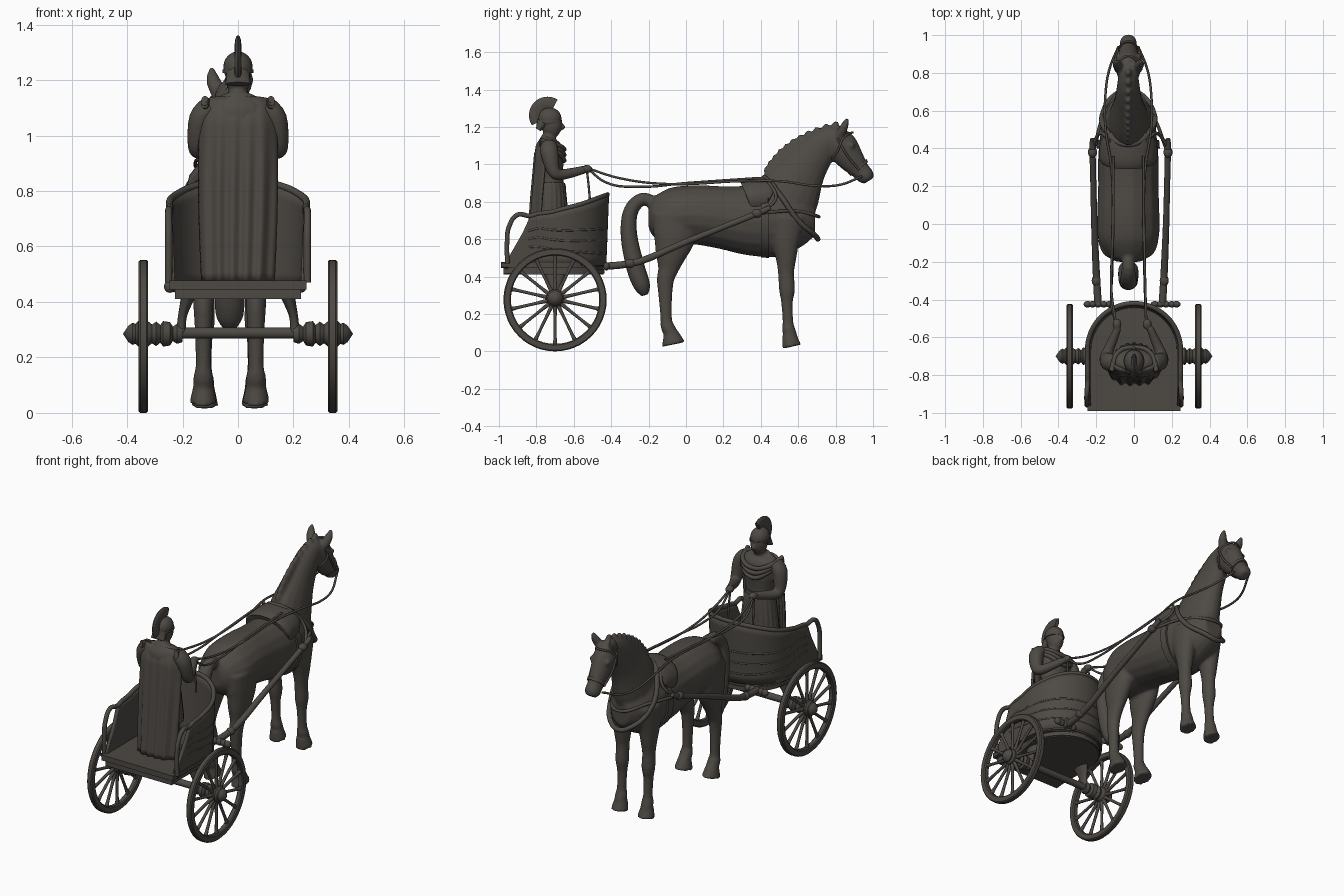
import bpy, bmesh, math
from mathutils import Vector, Matrix

if "Cube" in bpy.data.objects:
    bpy.data.objects.remove(bpy.data.objects["Cube"])

bronze = bpy.data.materials.new("dark_bronze")
bronze.use_nodes = True
colour = (0.075, 0.067, 0.058, 1)
bronze.diffuse_color = colour
bronze.node_tree.nodes["Principled BSDF"].inputs["Base Color"].default_value = colour
HX = -0.03   # horse centre line
SIDES = (-1, 1)


def finish(name, bm, voxel=0, angle=40):
    bmesh.ops.recalc_face_normals(bm, faces=bm.faces)
    me = bpy.data.meshes.new(name)
    bm.to_mesh(me)
    bm.free()
    me.materials.append(bronze)
    ob = bpy.data.objects.new(name, me)
    bpy.context.collection.objects.link(ob)
    bpy.ops.object.select_all(action='DESELECT')
    bpy.context.view_layer.objects.active = ob
    ob.select_set(True)
    if voxel:
        bpy.ops.object.shade_smooth()
        mod = ob.modifiers.new("blend", 'REMESH')
        mod.mode, mod.voxel_size, mod.use_smooth_shade = 'VOXEL', voxel, True
        mod = ob.modifiers.new("soften", 'SMOOTH')
        mod.factor, mod.iterations = 0.5, 4
    else:
        bpy.ops.object.shade_smooth_by_angle(angle=math.radians(angle))
    return ob


def spline(pts, steps=4):
    out = []
    for i in range(len(pts) - 1):
        a, b, c, d = (pts[max(i - 1, 0)], pts[i], pts[i + 1], pts[min(i + 2, len(pts) - 1)])
        for k in range(steps):
            t = k / steps
            out.append([q + 0.5 * t * (r - p + t * (2 * p - 5 * q + 4 * r - s + t * (3 * (q - r) + s - p)))
                        for p, q, r, s in zip(a, b, c, d)])
    return out + [list(pts[-1])]


def bridge(bm, rings):
    n = len(rings[0])
    for a, b in zip(rings, rings[1:]):
        for i in range(n):
            bm.faces.new((a[i], a[(i + 1) % n], b[(i + 1) % n], b[i]))


def limb(bm, pts, sides=18):
    """Elliptical sweep through points (x, y, z, half width, half depth)."""
    path = spline(pts)
    rings = []
    for i, (x, y, z, w, d) in enumerate(path):
        t = (Vector(path[min(i + 1, len(path) - 1)][:3]) - Vector(path[max(i - 1, 0)][:3])).normalized()
        a = (Vector((1, 0, 0)) - t * t.x).normalized()
        b = t.cross(a)
        angles = [2 * math.pi * k / sides for k in range(sides)]
        rings.append([bm.verts.new(Vector((x, y, z)) + a * w * math.cos(q) + b * d * math.sin(q)) for q in angles])
    bridge(bm, rings)
    bm.faces.new(rings[0])
    bm.faces.new(rings[-1])


def flat(bm, x, pts):
    limb(bm, [(x, *p) for p in pts])


def ball(bm, loc, size):
    m = Matrix.Translation(loc) @ Matrix.Diagonal((*size, 1))
    bmesh.ops.create_uvsphere(bm, u_segments=24, v_segments=16, radius=1, matrix=m)


def cord(name, pts, r, cyclic=False):
    cu = bpy.data.curves.new(name, 'CURVE')
    cu.dimensions, cu.bevel_depth, cu.bevel_resolution, cu.use_fill_caps = '3D', r, 3, True
    cu.resolution_u = 8
    s = cu.splines.new('BEZIER')
    s.bezier_points.add(len(pts) - 1)
    for p, co in zip(s.bezier_points, pts):
        p.co, p.handle_left_type, p.handle_right_type = co, 'AUTO', 'AUTO'
    s.use_cyclic_u = cyclic
    cu.materials.append(bronze)
    bpy.context.collection.objects.link(bpy.data.objects.new(name, cu))


def lathe(name, profile, side, centre, closed=False):
    """Turn (x, radius) pairs round the wheel axis."""
    bm = bmesh.new()
    n = 48
    prof = profile + profile[:1] if closed else profile
    rings = [[bm.verts.new((side * x, centre[0] + r * math.cos(2 * math.pi * k / n),
                            centre[1] + r * math.sin(2 * math.pi * k / n))) for k in range(n)] for x, r in prof]
    bridge(bm, rings)
    bmesh.ops.remove_doubles(bm, verts=bm.verts, dist=1e-5)
    finish(name, bm)


# Horse: body, neck, head, legs, mane and tail blended together
bm = bmesh.new()
flat(bm, HX, [(-.2, .72, .06, .06), (-.17, .72, .11, .11), (-.08, .72, .16, .155), (.05, .73, .165, .16),
              (.2, .715, .16, .17), (.35, .70, .16, .19), (.5, .70, .145, .195), (.62, .7, .115, .14), (.69, .7, .06, .08)])
flat(bm, HX, [(.5, .72, .12, .17), (.56, .86, .1, .165), (.64, .99, .075, .12), (.73, 1.1, .06, .09), (.81, 1.15, .05, .06)])
flat(bm, HX, [(.76, 1.16, .045, .045), (.82, 1.11, .066, .085), (.88, 1.03, .058, .073), (.93, .97, .044, .052),
              (.962, .935, .045, .047), (.978, .912, .03, .03)])
for s in SIDES:
    flat(bm, HX + s * .095, [(-.06, .74, .065, .12), (-.06, .62, .065, .115), (-.08, .52, .055, .085),
                             (-.095, .44, .04, .056), (-.11, .38, .036, .046), (-.11, .28, .03, .036),
                             (-.105, .17, .028, .031), (-.098, .13, .036, .037), (-.07, .08, .036, .036)])
    flat(bm, HX + s * .095, [(-.08, .1, .036, .04), (-.067, .037, .05, .064)])
    flat(bm, HX + s * .09, [(.53, .72, .06, .11), (.53, .6, .056, .08), (.535, .5, .046, .056), (.535, .42, .036, .043),
                            (.54, .33, .037, .043), (.54, .26, .028, .031), (.545, .16, .026, .029),
                            (.548, .12, .034, .035), (.56, .08, .034, .036)])
    flat(bm, HX + s * .09, [(.55, .09, .036, .038), (.565, .025, .05, .052)])
    limb(bm, [(HX + s * .04, .82, 1.15, .026, .026), (HX + s * .06, .845, 1.2, .026, .022), (HX + s * .066, .865, 1.245, .008, .01)])
    ball(bm, (HX + s * .056, .885, 1.1), (.012, .02, .016))
for i in range(11):
    t = i / 10
    y = .45 * (1 - t) ** 2 + 1.08 * t * (1 - t) + .80 * t * t
    z = .94 * (1 - t) ** 2 + 2.24 * t * (1 - t) + 1.185 * t * t
    flat(bm, HX, [(y + .04, z - .04, .02, .035), (y, z, .022, .032), (y - .025 + .03 * t, z + .045, .01, .012)])
flat(bm, HX, [(-.15, .78, .03, .035), (-.23, .815, .035, .035), (-.295, .75, .045, .04), (-.305, .62, .05, .045),
              (-.27, .45, .055, .05), (-.235, .35, .05, .045), (-.22, .3, .02, .02)])
finish("horse", bm, voxel=.009)

# Harness bands
bm = bmesh.new()
flat(bm, HX, [(.4, .70, .167, .2), (.445, .70, .163, .204)])
flat(bm, HX, [(.33, .81, .145, .105), (.35, .815, .155, .115), (.43, .82, .15, .115), (.45, .815, .14, .1)])
flat(bm, HX, [(.915, .99, .054, .064), (.927, .975, .052, .06)])
finish("harness_bands", bm)
cord("collar", [(HX, .42, .93), (HX + .12, .5, .84), (HX + .13, .6, .7), (HX + .06, .69, .62), (HX, .705, .6),
                (HX - .06, .69, .62), (HX - .13, .6, .7), (HX - .12, .5, .84)], .014, True)
cord("breast_strap", [(-.21, .4, .74), (HX - .125, .58, .75), (HX, .71, .72), (HX + .125, .58, .75), (.17, .4, .74)], .009)
cord("browband", [(HX, .89, 1.17), (HX + .06, .84, 1.14), (HX + .062, .81, 1.07), (HX, .775, 1.03),
                  (HX - .062, .81, 1.07), (HX - .06, .84, 1.14)], .006, True)

for s in SIDES:
    # Reins, shafts and their ties
    cord("rein", [(-.015 + s * .08, -.53, .98), (HX + s * .09, -.35, .925), (HX + s * .085, -.1, .895),
                  (HX + s * .09, .3, .91), (HX + s * .12, .5, .91), (HX + s * .12, .7, .885),
                  (HX + s * .1, .82, .89), (HX + s * .052, .94, .935)], .0065)
    cord("lower_rein", [(-.015 + s * .08, -.53, .98), (HX + s * .09, -.42, .9), (HX + s * .085, -.25, .88),
                        (HX + s * .08, 0, .9), (HX + s * .08, .36, .925)], .0065)
    cord("rein_end", [(-.015 + s * .08, -.53, .97), (-.015 + s * .085, -.52, .88), (-.015 + s * .085, -.51, .77)], .006)
    cord("cheek_strap", [(HX + s * .055, .925, .97), (HX + s * .07, .86, 1.05), (HX + s * .064, .81, 1.14)], .006)
    bm = bmesh.new()
    limb(bm, [(-.02 + s * .17, -.43, .455, .02, .02), (-.02 + s * .18, -.25, .48, .019, .019),
              (-.02 + s * .19, 0, .585, .017, .017), (-.02 + s * .195, .2, .665, .016, .016),
              (-.02 + s * .2, .4, .745, .016, .016), (-.02 + s * .2, .45, .77, .012, .012)])
    for y, z in ((-.3, .47), (.38, .738)):
        ball(bm, (-.02 + s * (.18 + .02 * (y > 0)), y, z), (.024, .03, .024))
    for x in (.12, .15, .18, .21, .235):
        ball(bm, (s * x - .01, -.425, .455), (.022, .017, .022))
    finish("shaft", bm)
    cord("shaft_tie", [(-.02 + s * .2, .41, .75), (HX + s * .15, .48, .82), (HX + s * .1, .44, .91)], .009)

    # Wheel, hub and spokes
    lathe("wheel_rim", [(.324, .242), (.33, .236), (.352, .236), (.358, .242), (.358, .27), (.352, .276),
                        (.33, .276), (.324, .27)], s, (-.7, .276), True)
    lathe("hub", [(.2, 0), (.2, .03), (.22, .036), (.235, .026), (.245, .042), (.27, .046), (.28, .032), (.295, .044),
                  (.31, .034), (.325, .046), (.36, .046), (.37, .036), (.38, .04), (.395, .03), (.415, 0)], s, (-.7, .285))
    bm = bmesh.new()
    for k in range(14):
        a = 2 * math.pi * k / 14
        limb(bm, [(s * .341, -.7 + r * math.sin(a), .28 + r * math.cos(a), w, w)
                  for r, w in ((.03, .013), (.1, .009), (.2, .009), (.245, .013))], 10)
    finish("spokes", bm)
    bm = bmesh.new()
    limb(bm, [(s * .18, -.7, .42, .025, .06), (s * .2, -.7, .35, .016, .03), (s * .205, -.7, .29, .018, .024)])
    finish("axle_bracket", bm)

lathe("axle", [(-.25, .02), (.25, .02)], 1, (-.7, .288))


# Chariot floor and curved wall share one horseshoe outline
def outline(u):
    if abs(u) > .5:
        return Vector((math.copysign(.235, u), -.67 - (abs(u) - .5) * .58, 0))
    a = math.pi * u
    return Vector((.235 * math.sin(a), -.67 + .235 * math.cos(a), 0))


def wall_top(y):
    marks = [(-1, .49), (-.95, .5), (-.91, .57), (-.87, .64), (-.83, .73), (-.72, .745), (-.57, .785), (-.43, .84)]
    for (a, p), (b, q) in zip(marks, marks[1:]):
        if y <= b:
            return p + (q - p) * (y - a) / (b - a)
    return marks[-1][1]


def wall_point(u, v, out=0):
    p = outline(u)
    z = .46 + (wall_top(p.y) - .46) * v
    flare = 1 + .05 * (z - .46) / .3 + out
    return Vector((p.x * flare, p.y if abs(u) > .5 else -.67 + (p.y + .67) * flare, z))


for name, z0, z1, k, back in (("floor", .445, .478, 1.05, -.99), ("floor_frame", .41, .446, .97, -.975)):
    bm = bmesh.new()
    pts = [outline(-1 + i / 30) * 1 for i in range(61)]
    vs = [bm.verts.new((p.x * k, max(p.y, -.95) if abs(p.y) < .93 else back, z0)) for p in pts]
    f = bm.faces.new(vs)
    top = bmesh.ops.extrude_face_region(bm, geom=[f])["geom"]
    bmesh.ops.translate(bm, vec=(0, 0, z1 - z0), verts=[e for e in top if isinstance(e, bmesh.types.BMVert)])
    bmesh.ops.bevel(bm, geom=[e for e in bm.edges if e.calc_face_angle(0) > 1], offset=.006, segments=2, affect='EDGES')
    finish(name, bm)

bm = bmesh.new()
grid = [[bm.verts.new(wall_point(-1 + i / 40, j / 8)) for j in range(9)] for i in range(81)]
for a, b in zip(grid, grid[1:]):
    for j in range(8):
        bm.faces.new((a[j], b[j], b[j + 1], a[j + 1]))
ob = finish("chariot_wall", bm)
mod = ob.modifiers.new("thickness", 'SOLIDIFY')
mod.thickness, mod.offset = .018, 0

rim = [wall_point(i * .78 / 12, 1) for i in range(-12, 13)]
loop = [(-.9, .73), (-.945, .67), (-.957, .58), (-.955, .47)]
cord("wall_rim", [(-.25, y, z) for y, z in loop[::-1]] + rim + [(.25, y, z) for y, z in loop], .013)
for k in range(3):
    cord("wall_swag", [wall_point(u / 10, .82 - .18 * k - .3 * math.cos(u * math.pi / 18), .025) for u in range(-8, 9)], .006)

# Driver: legs, tunic, arms and head blended together
bm = bmesh.new()
flat(bm, 0, [(-.73, .68, .105, .09), (-.725, .78, .1, .083), (-.725, .92, .085, .066), (-.73, 1.03, .11, .078),
             (-.735, 1.1, .115, .07), (-.735, 1.135, .08, .045), (-.73, 1.15, .036, .036), (-.725, 1.2, .036, .036)])
ball(bm, (0, -.718, 1.215), (.046, .056, .075))
ball(bm, (0, -.66, 1.2), (.01, .014, .016))
for s in SIDES:
    limb(bm, [(s * .055, -.72, .74, .045, .05), (s * .055, -.72, .6, .036, .042), (s * .055, -.725, .5, .026, .03), (s * .055, -.72, .478, .03, .035)])
    ball(bm, (s * .055, -.695, .488), (.03, .055, .018))
    limb(bm, [(s * .1, -.735, 1.105, .04, .045), (s * .135, -.73, 1.06, .042, .048), (s * .148, -.71, .97, .034, .036),
              (s * .14, -.68, .945, .03, .03), (s * .11, -.61, .955, .024, .026), (s * .085, -.55, .97, .019, .022)])
    ball(bm, (s * .08 - .01, -.53, .975), (.024, .03, .022))
for k in range(20):
    a = 2 * math.pi * k / 20
    limb(bm, [(r * math.sin(a), -.725 + .82 * r * math.cos(a), z, .013, .013) for r, z in ((.083, .9), (.098, .78), (.108, .67))], 8)
finish("driver", bm, voxel=.006)

# Helmet with crest
bm = bmesh.new()
ball(bm, (0, -.728, 1.245), (.053, .062, .058))
flat(bm, 0, [(-.726, 1.225, .056, .064), (-.726, 1.238, .056, .064)])
flat(bm, 0, [(-.765, 1.225, .042, .035), (-.79, 1.185, .045, .014)])
flat(bm, 0, [(-.74 + .066 * math.cos(math.radians(a)), 1.262 + .066 * math.sin(math.radians(a)), .012, .034)
             for a in range(55, 216, 20)])
finish("helmet", bm)

# Cape, shoulder drape and belt
bm = bmesh.new()
grid = []
for i in range(49):
    u = -1 + i / 24
    row = []
    for j in range(25):
        v = j / 24
        y = -.805 - .045 * v + .06 * u ** 4 + .03 * (1 - min(v * 8, 1)) + .007 * math.sin(u * 17 + v) * min(v * 2, 1)
        row.append(bm.verts.new((u * (.14 - .008 * v + .008 * math.sin(v * 3)), y, 1.142 - .664 * v - .02 * u ** 4 * (1 - v))))
    grid.append(row)
for a, b in zip(grid, grid[1:]):
    for j in range(24):
        bm.faces.new((a[j], b[j], b[j + 1], a[j + 1]))
ob = finish("cape", bm, angle=60)
ob.modifiers.new("thickness", 'SOLIDIFY').thickness = .014
for k in range(3):
    cord("chest_drape", [(-.12, -.78, 1.13 - .01 * k), (-.085, -.68, 1.1 - .02 * k), (0, -.652, 1.08 - .03 * k),
                         (.085, -.68, 1.1 - .02 * k), (.12, -.78, 1.13 - .01 * k)], .013)
bm = bmesh.new()
flat(bm, 0, [(-.725, .9, .09, .072), (-.725, .93, .09, .072)])
finish("belt", bm)
